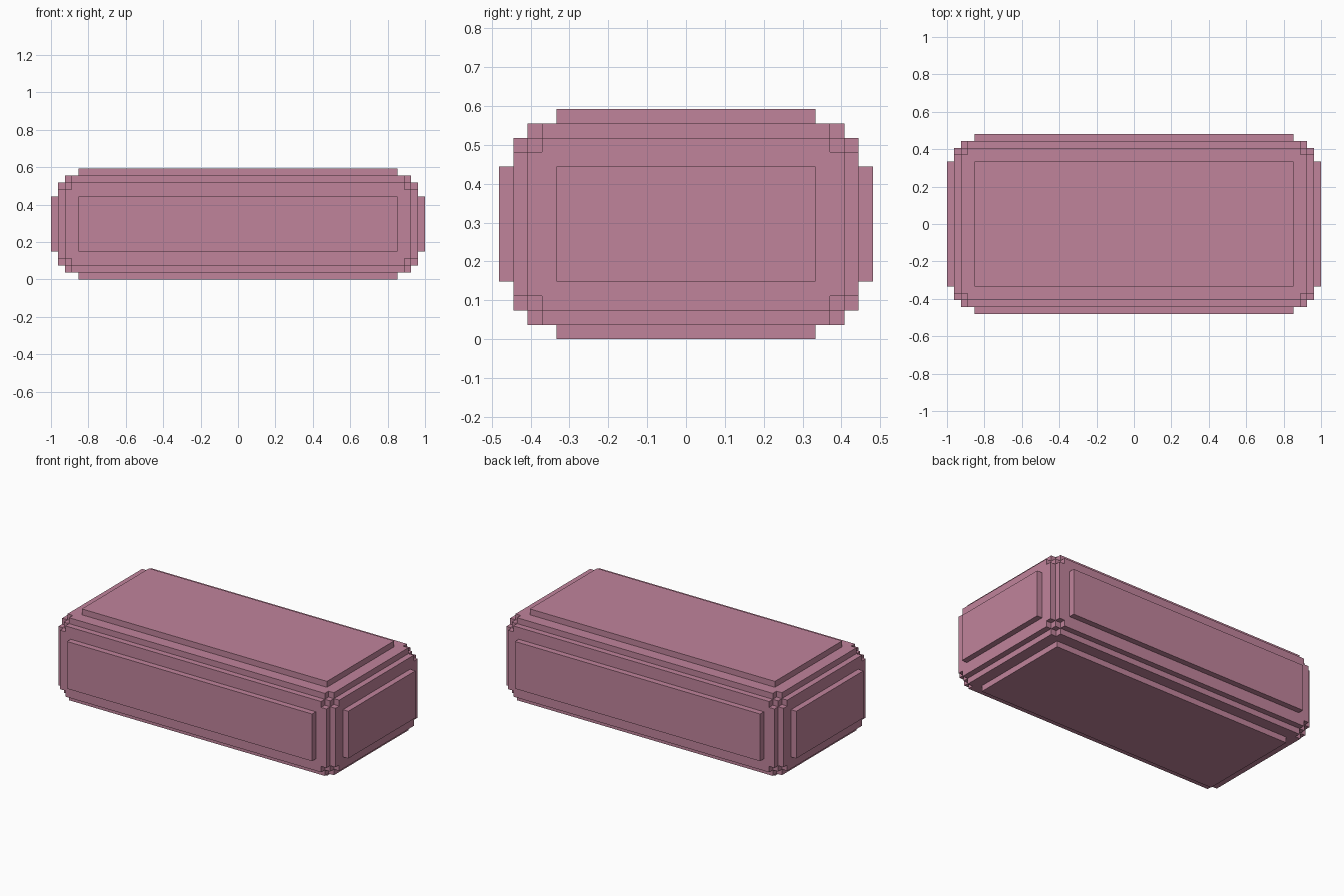
import bpy
import bmesh
from math import radians
from itertools import product

old = bpy.data.objects.get("Cube")
if old:
    bpy.data.objects.remove(old, do_unlink=True)

UNIT = 2 / 54            # edge of one block
SIZE = (54, 26, 16)      # blocks along x, y, z
RADIUS = 4               # blocks in the stepped rounding
LAST = 2 * RADIUS        # index of the last cell on each axis


def grid_lines(count, start):
    """Cell borders: single blocks at both ends, one long cell between."""
    low = list(range(RADIUS + 1))
    high = [count - i for i in reversed(low)]
    return [(i + start) * UNIT for i in low + high]


def filled(cell):
    """True where the cell lies inside the stepped rounded box."""
    inside = all(0 <= i <= LAST for i in cell)
    return inside and sum((i - RADIUS) ** 2 for i in cell) <= RADIUS ** 2


lines = [grid_lines(SIZE[0], -SIZE[0] / 2),
         grid_lines(SIZE[1], -SIZE[1] / 2),
         grid_lines(SIZE[2], 0)]

# Outer skin of the block: a face wherever a filled cell meets an empty one
bm = bmesh.new()
corners = {}


def corner(key):
    if key not in corners:
        corners[key] = bm.verts.new([lines[a][key[a]] for a in range(3)])
    return corners[key]


for cell in product(range(LAST + 1), repeat=3):
    if not filled(cell):
        continue
    for axis, side in product(range(3), (0, 1)):
        neighbour = list(cell)
        neighbour[axis] += 1 if side else -1
        if filled(neighbour):
            continue
        u, v = (axis + 1) % 3, (axis + 2) % 3
        loop = []
        for du, dv in ((0, 0), (1, 0), (1, 1), (0, 1)):
            key = list(cell)
            key[axis] += side
            key[u] += du
            key[v] += dv
            loop.append(corner(tuple(key)))
        bm.faces.new(loop if side else loop[::-1])

# Merge the flat strips into clean long faces
bmesh.ops.dissolve_limit(bm, angle_limit=radians(1),
                         verts=bm.verts[:], edges=bm.edges[:])
mesh = bpy.data.meshes.new("stepped_block")
bm.to_mesh(mesh)
bm.free()

# Single dusty pink colour
pink = bpy.data.materials.new("dusty_pink")
pink.use_nodes = True
colour = (0.53, 0.23, 0.33, 1)
pink.diffuse_color = colour
pink.node_tree.nodes["Principled BSDF"].inputs["Base Color"].default_value = colour
mesh.materials.append(pink)

block = bpy.data.objects.new("stepped_block", mesh)
bpy.context.collection.objects.link(block)
